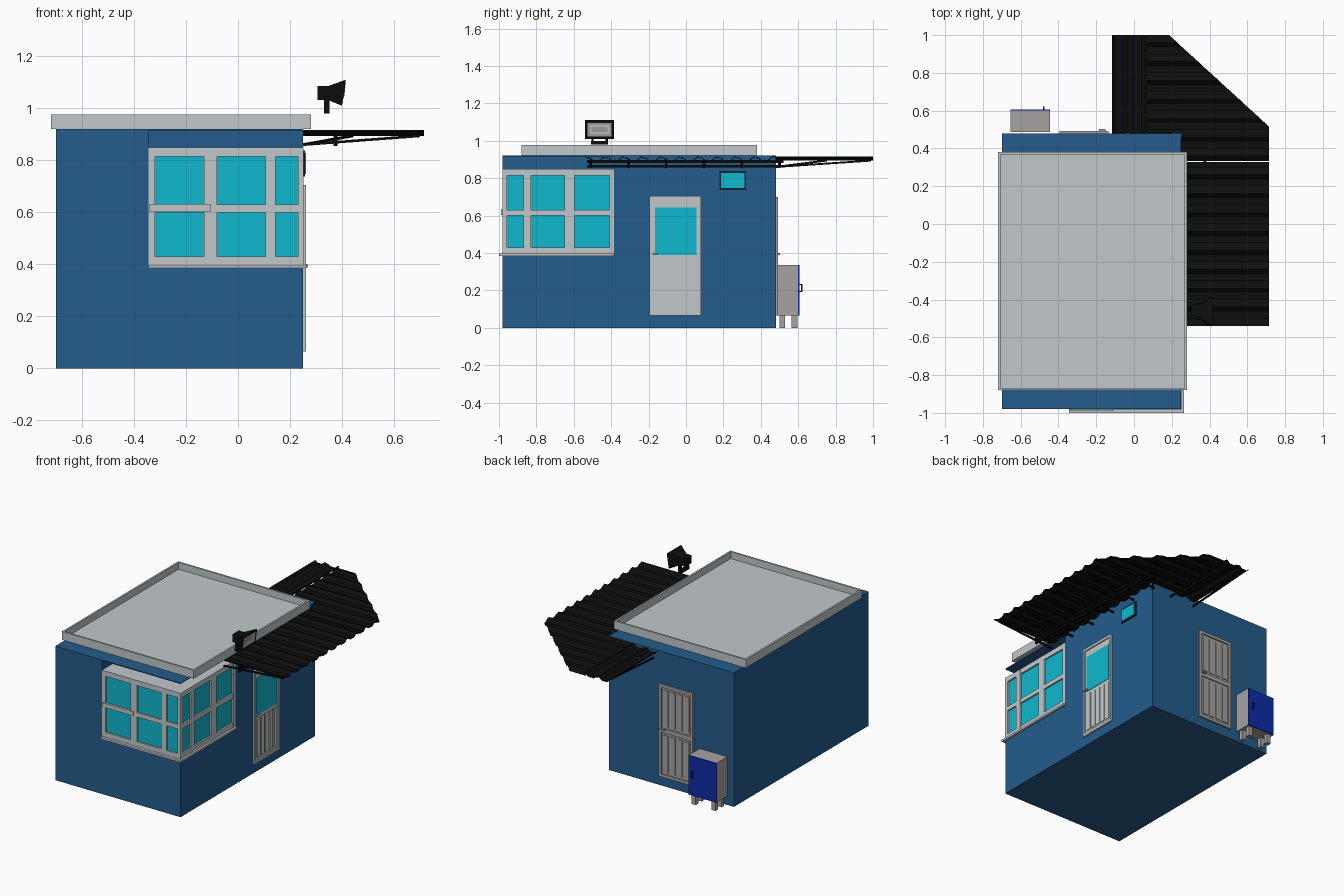
import bpy, bmesh, math
from mathutils import Vector

if "Cube" in bpy.data.objects:
    bpy.data.objects.remove(bpy.data.objects["Cube"])


def material(name, rgb):
    m = bpy.data.materials.new(name)
    lin = [((c / 255 + 0.055) / 1.055) ** 2.4 if c > 10 else c / 255 / 12.92 for c in rgb]
    m.diffuse_color = (*lin, 1)
    m.use_nodes = True
    m.node_tree.nodes["Principled BSDF"].inputs["Base Color"].default_value = m.diffuse_color
    return m


WALL = material("wall blue", (36, 92, 139))
LIGHT = material("light grey", (193, 201, 203))
GREY = material("mid grey", (165, 163, 162))
GLASS = material("teal glass", (15, 184, 207))
BLACK = material("black metal", (13, 13, 13))
BLUE = material("bright blue", (12, 44, 168))
NAVY = material("dark navy", (16, 36, 60))


def mesh_object(name, verts, faces, mat):
    me = bpy.data.meshes.new(name)
    me.from_pydata(verts, [], faces)
    bm = bmesh.new()
    bm.from_mesh(me)
    bmesh.ops.recalc_face_normals(bm, faces=bm.faces)
    bm.to_mesh(me)
    bm.free()
    me.materials.append(mat)
    ob = bpy.data.objects.new(name, me)
    bpy.context.collection.objects.link(ob)
    return ob


def loft(name, a, b, mat):
    """Solid between two four-sided outlines."""
    sides = [(i, (i + 1) % 4, (i + 1) % 4 + 4, i + 4) for i in range(4)]
    return mesh_object(name, list(a) + list(b), [(3, 2, 1, 0), (4, 5, 6, 7)] + sides, mat)


def box(name, x0, x1, y0, y1, z0, z1, mat):
    ring = [(x0, y0), (x1, y0), (x1, y1), (x0, y1)]
    return loft(name, [(x, y, z0) for x, y in ring], [(x, y, z1) for x, y in ring], mat)


def beam(name, p, q, mat, r=0.007):
    """Square bar between two points."""
    p, q = Vector(p), Vector(q)
    d = (q - p).normalized()
    s = d.cross(Vector((0, 0, 1)))
    s = (s if s.length > 0.01 else Vector((1, 0, 0))).normalized() * r
    u = s.cross(d).normalized() * r
    ring = [s + u, u - s, -s - u, s - u]
    return loft(name, [p + c for c in ring], [q + c for c in ring], mat)


def on_wall(name, side, u0, u1, z0, z1, d0, d1, mat):
    """Box on a wall: u runs along it, d is the distance out from it."""
    if side == "front":
        return box(name, u0, u1, -0.98 - d1, -0.98 - d0, z0, z1, mat)
    if side == "right":
        return box(name, 0.25 + d0, 0.25 + d1, u0, u1, z0, z1, mat)
    return box(name, u0, u1, 0.48 + d0, 0.48 + d1, z0, z1, mat)


# Walls, with the corner opened for the window
walls = box("walls", -0.70, 0.25, -0.98, 0.48, 0, 0.92, WALL)
cutter = box("corner_cutter", -0.345, 0.4, -1.1, -0.385, 0.388, 0.914, WALL)
cutter.hide_render = True
cutter.hide_set(True)
cut = walls.modifiers.new("corner", "BOOLEAN")
cut.operation = "DIFFERENCE"
cut.solver = "EXACT"
cut.object = cutter

# Roof tray with a thin rim
box("roof_floor", -0.72, 0.28, -0.88, 0.38, 0.92, 0.93, LIGHT)
for n, x0, x1, y0, y1 in (("left", -0.72, -0.708, -0.88, 0.38), ("right", 0.268, 0.28, -0.88, 0.38),
                          ("front", -0.708, 0.268, -0.88, -0.868), ("back", -0.708, 0.268, 0.368, 0.38)):
    box("roof_rim_" + n, x0, x1, y0, y1, 0.92, 0.977, LIGHT)

# Corner window: glass block, bars, cap and sill
box("corner_glass", -0.345, 0.24, -0.97, -0.385, 0.389, 0.842, GLASS)
box("window_cap", -0.345, 0.248, -0.978, -0.385, 0.842, 0.85, LIGHT)
uprights = {"front": [(-0.345, -0.32), (-0.13, -0.08), (0.105, 0.145), (0.23, 0.252)],
            "right": [(-0.98, -0.957), (-0.87, -0.83), (-0.65, -0.595), (-0.41, -0.385)]}
for side, bars in uprights.items():
    for u0, u1 in bars:
        on_wall("window_upright", side, u0, u1, 0.39, 0.85, -0.02, 0.002, LIGHT)
    for z0, z1 in ((0.39, 0.43), (0.60, 0.63), (0.815, 0.85)):
        on_wall("window_rail", side, bars[0][0], bars[-1][1], z0, z1, -0.02, 0.001, LIGHT)
on_wall("window_sill_front", "front", -0.345, 0.265, 0.385, 0.398, -0.01, 0.02, LIGHT)
on_wall("window_sill_right", "right", -0.98, -0.385, 0.385, 0.398, -0.01, 0.015, LIGHT)
on_wall("sliding_sash_rail", "front", -0.34, -0.105, 0.603, 0.632, 0, 0.008, LIGHT)


def door_frame(name, side, u0, u1, z0, z1, w, mat):
    for a, b, c, d in ((u0, u0 + w, z0, z1), (u1 - w, u1, z0, z1),
                       (u0 + w, u1 - w, z0, z0 + w), (u0 + w, u1 - w, z1 - w, z1)):
        on_wall(name, side, a, b, c, d, 0, 0.012, mat)


# Side door with glazed top and slatted lower panel
on_wall("side_door", "right", -0.19, 0.08, 0.065, 0.705, 0, 0.004, LIGHT)
door_frame("side_door_frame", "right", -0.195, 0.08, 0.065, 0.705, 0.018, LIGHT)
on_wall("side_door_glass", "right", -0.165, 0.055, 0.388, 0.642, 0.004, 0.007, GLASS)
for i in range(5):
    u = -0.16 + i * 0.045
    on_wall("side_door_slat", "right", u, u + 0.034, 0.10, 0.365, 0.004, 0.009, LIGHT)
on_wall("side_door_handle", "right", -0.182, -0.15, 0.39, 0.40, 0.01, 0.02, GREY)

# Small side window
on_wall("vent_frame", "right", 0.178, 0.322, 0.738, 0.838, 0, 0.008, NAVY)
on_wall("vent_glass", "right", 0.188, 0.312, 0.748, 0.828, 0.008, 0.011, GLASS)

# Back door
on_wall("back_door", "back", -0.395, -0.135, 0.065, 0.70, 0, 0.003, GREY)
door_frame("back_door_frame", "back", -0.395, -0.135, 0.065, 0.70, 0.02, GREY)
on_wall("back_door_mid_rail", "back", -0.375, -0.155, 0.37, 0.40, 0.002, 0.01, GREY)
for z0, z1 in ((0.10, 0.355), (0.415, 0.665)):
    for i in range(4):
        u = -0.365 + i * 0.053
        on_wall("back_door_slat", "back", u, u + 0.038, z0, z1, 0.002, 0.008, GREY)
on_wall("back_door_handle", "back", -0.185, -0.15, 0.39, 0.40, 0.012, 0.022, GREY)

# Utility box behind the building
box("utility_box", -0.655, -0.445, 0.487, 0.60, 0.065, 0.335, GREY)
box("utility_box_door", -0.655, -0.445, 0.60, 0.607, 0.065, 0.335, BLUE)
for x in (-0.64, -0.49):
    for y in (0.50, 0.565):
        box("utility_box_leg", x, x + 0.03, y, y + 0.03, 0, 0.066, GREY)
for z in (0.192, 0.229):
    box("utility_handle_arm", -0.481, -0.473, 0.606, 0.622, z, z + 0.006, NAVY)
box("utility_handle", -0.481, -0.473, 0.616, 0.623, 0.192, 0.235, NAVY)


def corrugated(name, t0, t1, span, along_y):
    """Ribbed sheet; t crosses the ribs and span(t) gives the rib ends."""
    ts = {t0, t1}
    for k in range(-12, 24):
        ts |= {k * 0.1 + s for s in (0.0, 0.04, 0.06, 0.09) if t0 < k * 0.1 + s < t1}
    ts |= {c for c in (0.479, 0.481, 0.515) if t0 < c < t1}
    verts, ts = [], sorted(ts)
    for t in ts:
        f = (t + 5) % 0.1
        h = 0.0 if f <= 0.04 else (f - 0.04) / 0.02 if f < 0.06 else 1.0 if f < 0.08 else (0.1 - f) / 0.02
        h = min(1.0, max(0.0, h))
        for e in span(t):
            verts.append((t, e, 0.896 + 0.018 * h) if along_y else (e, t, 0.896 + 0.018 * h))
    faces = [(2 * i, 2 * i + 1, 2 * i + 3, 2 * i + 2) for i in range(len(ts) - 1)]
    ob = mesh_object(name, verts, faces, BLACK)
    s = ob.modifiers.new("thickness", "SOLIDIFY")
    s.thickness = 0.005
    s.offset = 0
    return ob


def side_span(y):
    outer = 0.715 if y <= 0.515 else 0.715 - (y - 0.515) * 0.53 / 0.485
    return (0.25 if y < 0.48 else 0.06, outer)


# Awning sheets
corrugated("side_awning_front", -0.54, 0.327, side_span, False)
corrugated("side_awning_back", 0.333, 1.0, side_span, False)
corrugated("back_awning", -0.115, 0.07, lambda x: (0.48, 1.0), True)

# Awning supports
for z in (0.863, 0.889):
    beam("awning_rail", (0.375, -0.53, z), (0.375, 0.52, z), BLACK)
for i in range(6):
    y = -0.51 + i * 0.202
    beam("awning_post", (0.375, y, 0.86), (0.375, y, 0.895), BLACK)
    beam("awning_strut", (0.25, y, 0.86), (0.70, y, 0.894), BLACK, 0.005)
for x in (-0.09, 0.1):
    beam("back_awning_strut", (x, 0.48, 0.86), (x, 0.99, 0.894), BLACK, 0.005)
beam("corner_strut", (0.25, 0.48, 0.86), (0.44, 0.75, 0.894), BLACK, 0.005)

# Floodlight on a small bracket
YC = -0.462


def lamp_ring(inset, out=0.0):
    pts = []
    for sy, z in ((-1, 1.01 + inset), (1, 1.01 + inset), (1, 1.11 - inset), (-1, 1.11 - inset)):
        pts.append((0.40 + 0.15 * (z - 1.01) + out, YC + sy * (0.078 - inset), z))
    return pts


def back_ring(x):
    return [(x, YC - 0.035, 1.032), (x, YC + 0.035, 1.032), (x, YC + 0.035, 1.085), (x, YC - 0.035, 1.085)]


loft("lamp_back", back_ring(0.305), back_ring(0.345), BLACK)
loft("lamp_hood", back_ring(0.345), lamp_ring(0), BLACK)
for i, (inset, mat) in enumerate(((0.014, GREY), (0.026, LIGHT), (0.036, GREY))):
    loft("lamp_lens", lamp_ring(inset, -0.002), lamp_ring(inset, 0.001 + 0.001 * i), mat)
box("lamp_foot", 0.33, 0.352, YC - 0.045, YC + 0.045, 0.98, 1.0, BLACK)
for s in (-0.038, 0.038):
    box("lamp_bracket", 0.33, 0.352, YC + s - 0.006, YC + s + 0.006, 0.98, 1.045, BLACK)
